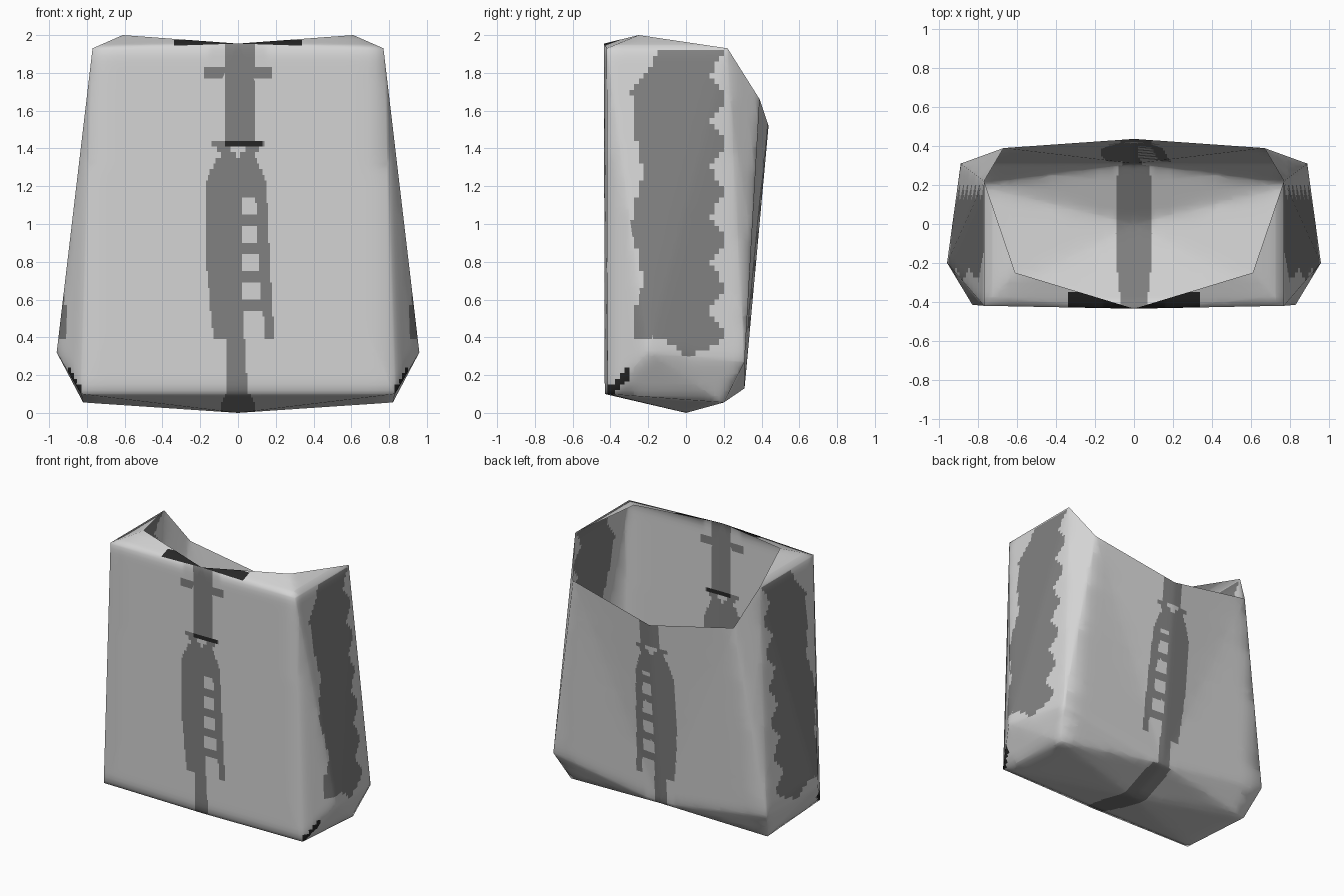
import bpy, bmesh, math
from mathutils import Vector

if "Cube" in bpy.data.objects:
    bpy.data.objects.remove(bpy.data.objects["Cube"])


def material(name, v):
    m = bpy.data.materials.new(name)
    m.diffuse_color = (v, v, v, 1)
    m.use_nodes = True
    m.node_tree.nodes["Principled BSDF"].inputs["Base Color"].default_value = m.diffuse_color
    return m


# Right half of the open pack body; the other half is mirrored
P = {
    'front_top': (0, -.435, 1.955), 'corner_top': (.77, -.42, 1.93),
    'peak': (.61, -.25, 2.0), 'side_top': (.77, .22, 1.93),
    'back_corner': (.67, .39, 1.66), 'back_top': (0, .437, 1.52),
    'front_low': (0, -.43, .1), 'corner_low': (.83, -.415, .1),
    'wide': (.96, -.2, .32), 'back_wide': (.89, .31, .27),
    'under': (.82, .2, .055), 'back_low': (0, .31, .13), 'base': (0, 0, 0)}
FACES = [
    'front_top corner_top corner_low', 'front_top corner_low front_low',
    'front_top peak corner_top', 'corner_top peak side_top',
    'corner_low corner_top wide', 'corner_top side_top wide',
    'wide side_top back_wide', 'side_top back_corner back_wide',
    'back_corner back_top back_low', 'back_corner back_low back_wide',
    'front_low corner_low base', 'corner_low under base',
    'corner_low wide under', 'wide back_wide under',
    'back_wide back_low under', 'base under back_low']

bm = bmesh.new()
for s in (1, -1):
    for f in FACES:
        bm.faces.new([bm.verts.new((P[k][0] * s, P[k][1], P[k][2])) for k in f.split()])
bmesh.ops.remove_doubles(bm, verts=bm.verts, dist=.0001)
bmesh.ops.recalc_face_normals(bm, faces=bm.faces)
front = min(bm.faces, key=lambda f: f.calc_center_median().y)
if front.normal.y > 0:
    bmesh.ops.reverse_faces(bm, faces=bm.faces)


# Cut the panels so that painted areas follow face edges
def cut(axis, values):
    n = Vector((0, 0, 0))
    n[axis] = 1
    for v in values:
        bmesh.ops.bisect_plane(bm, geom=bm.verts[:] + bm.edges[:] + bm.faces[:],
                               plane_co=n * v, plane_no=n, dist=.00005)


cut(0, [i * .01 for i in range(-20, 21)])
cut(0, [s * v for s in (1, -1) for v in (.27, .34, .42, .5, .58, .64, .69, .73, .79, .87)])
cut(1, [i * .025 for i in range(-16, 17)])
cut(2, [i * .03 for i in range(1, 67)])


# Dark strap with hanging ladder, seen from the front
def strap(x, z):
    if z > 1.43:
        return abs(x - .005) < .08 or (1.78 < z < 1.84 and abs(x) < .185)
    if z > 1.36:
        t = (z - 1.36) / .07
        return .08 * t < abs(x) < .08 + .07 * t
    if z > 1.2:
        w = .085 + .085 * math.sqrt((1.36 - z) / .16)
        return -w < x < w - .02
    left = -.17 + .04 * max(0, (.8 - z) / .4)
    right = .15 + .04 * (1.2 - z) / .8
    if z > .4:
        if z > .53:
            hole = .02 < x < right - .06 and ((z - .53) / .15) % 1 > .4
        else:
            hole = .03 < x < right - .05
        return left < x < right and not hole
    return -.065 < x - .01 * (.4 - z) / .4 < .04


# Wavy dark side panel
def side_panel(y, z):
    lo = -.26 + .025 * math.sin(z * 11)
    if z > 1.68:
        lo = -.3 + (z - 1.68) * .7
    hi = .17 + .035 * math.sin(z * 25 - 2.5)
    floor = .29 + .5 * abs(y - .01) if y > 0 else min(.4, .29 + .9 * abs(y))
    return lo < y < hi and floor < z < 1.91


def paint(f):
    c, n = f.calc_center_median(), f.normal
    ax = abs(c.x)
    if n.y < -.8:
        if 1.41 < c.z < 1.44 and -.07 < c.x < .13:
            return 2
        return int(strap(c.x, c.z))
    if n.z > .3 and ax < .34 and c.y < -.35:
        return 2
    if n.y > .7 and c.z > .13:
        return int(strap(c.x, c.z + .07))
    if ax < .2:
        return int(ax < .07 + .025 * (1 - (c.y / .4) ** 2))
    if abs(n.x) > .5:
        d = abs((c.z - .1) - (c.y + .41) * 1.02)
        if c.y < -.3 and c.z < .24 and d < .035:
            return 2
        return int(side_panel(c.y, c.z))
    return 0


for f in bm.faces:
    f.material_index = paint(f)
    f.smooth = True

# Soft shading across the folds while the outline stays crisp
bm.normal_update()
bm.verts.index_update()
normals = [v.normal.copy() for v in bm.verts]
links = [[e.other_vert(v).index for e in v.link_edges] for v in bm.verts]
for _ in range(6):
    normals = [sum((normals[j] for j in ln), n * 2).normalized()
               for n, ln in zip(normals, links)]

me = bpy.data.meshes.new('pack_body')
bm.to_mesh(me)
bm.free()
for m in (material('light grey', .66), material('dark grey', .22), material('black', .02)):
    me.materials.append(m)
me.normals_split_custom_set_from_vertices(normals)
ob = bpy.data.objects.new('pack_body', me)
bpy.context.scene.collection.objects.link(ob)
